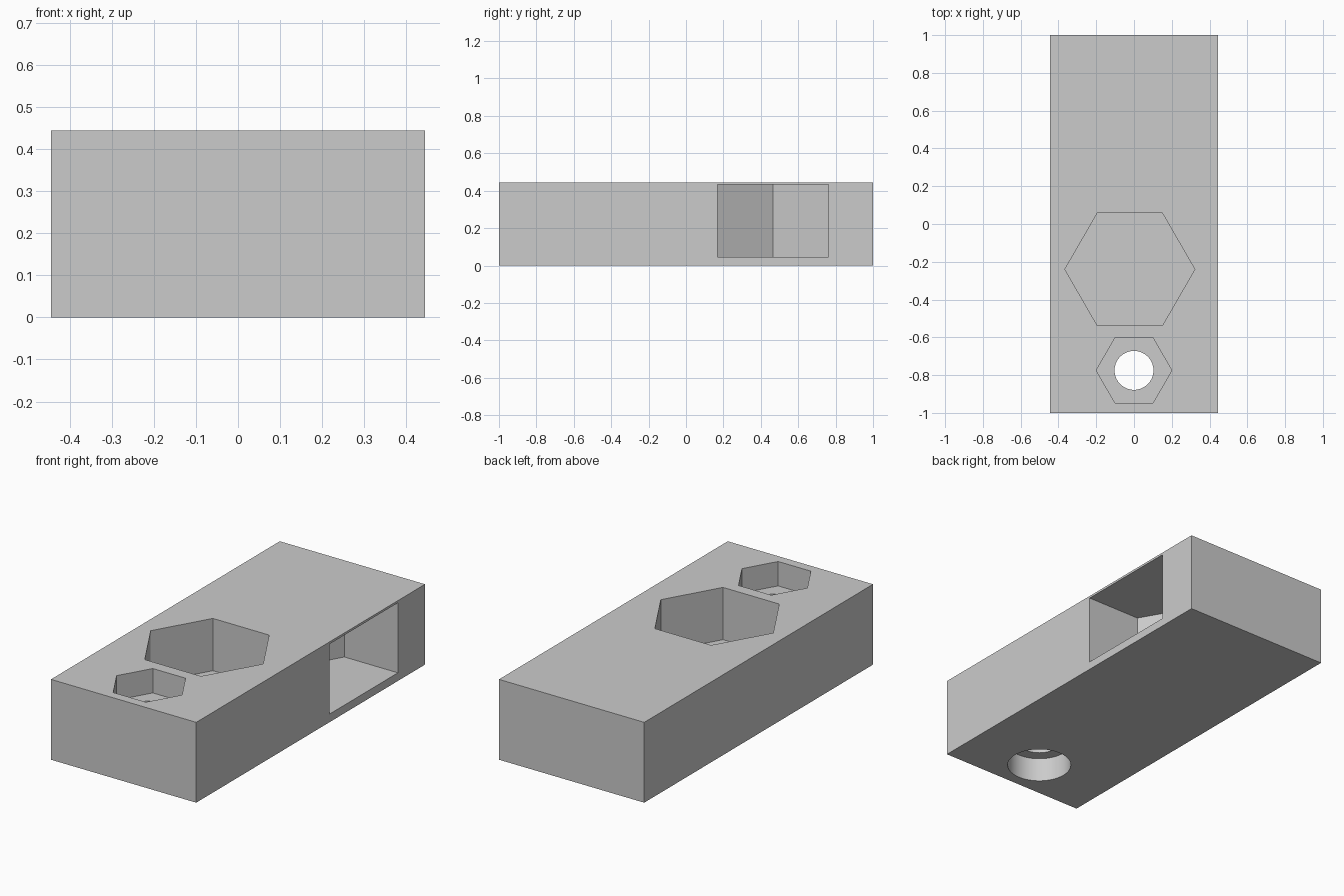
import bpy, bmesh, math

if "Cube" in bpy.data.objects:
    bpy.data.objects.remove(bpy.data.objects["Cube"], do_unlink=True)

grey = bpy.data.materials.new("light grey")
grey.use_nodes = True
colour = (0.6, 0.6, 0.6, 1)
grey.diffuse_color = colour
grey.node_tree.nodes["Principled BSDF"].inputs["Base Color"].default_value = colour

WIDTH, HEIGHT = 0.889, 0.4444


def prism(name, outline, bottom, top):
    """Extrude an x, y outline from one height to another."""
    bm = bmesh.new()
    base = bm.faces.new([bm.verts.new((x, y, bottom)) for x, y in outline])
    moved = bmesh.ops.extrude_face_region(bm, geom=[base])["geom"]
    verts = [v for v in moved if isinstance(v, bmesh.types.BMVert)]
    bmesh.ops.translate(bm, verts=verts, vec=(0, 0, top - bottom))
    bmesh.ops.recalc_face_normals(bm, faces=bm.faces)
    mesh = bpy.data.meshes.new(name)
    bm.to_mesh(mesh)
    bm.free()
    mesh.materials.append(grey)
    obj = bpy.data.objects.new(name, mesh)
    bpy.context.collection.objects.link(obj)
    return obj


def polygon(x, y, radius, sides):
    turn = math.tau / sides
    return [(x + radius * math.cos(i * turn), y + radius * math.sin(i * turn))
            for i in range(sides)]


# Rectangular block
w = WIDTH / 2
block = prism("block", [(-w, -1), (w, -1), (w, 1), (-w, 1)], 0, HEIGHT)

# Hexagonal pockets in the top
NUT = 0.344
over = HEIGHT + 0.1
cutters = [
    prism("large_hex_cutter", polygon(-0.022, -0.24, NUT, 6), HEIGHT - 0.289, over),
    prism("small_hex_cutter", polygon(0, -0.775, 0.2, 6), HEIGHT - 0.135, over),
]

# Stepped bolt hole through the front end
cutters += [
    prism("bolt_hole_cutter", polygon(0, -0.775, 0.103, 64), -0.1, over),
    prism("counterbore_cutter", polygon(0, -0.775, 0.166, 64), -0.1, 0.134),
]

# Side slot ending in half a hexagon
cx, cy = 0.289, 0.465
flat = NUT * math.cos(math.pi / 6)
slot = [(w + 0.1, cy - flat), (w + 0.1, cy + flat), (cx - NUT / 2, cy + flat),
        (cx - NUT, cy), (cx - NUT / 2, cy - flat)]
cutters.append(prism("side_slot_cutter", slot, 0.045, 0.432))

# Cut the block and discard the cutters
bpy.context.view_layer.objects.active = block
block.select_set(True)
for cutter in cutters:
    cutter.hide_render = True
    cut = block.modifiers.new(cutter.name, "BOOLEAN")
    cut.operation = "DIFFERENCE"
    cut.solver = "EXACT"
    cut.object = cutter
    bpy.ops.object.modifier_apply(modifier=cut.name)
    bpy.data.objects.remove(cutter, do_unlink=True)

bpy.ops.object.shade_smooth_by_angle(angle=math.radians(30))
